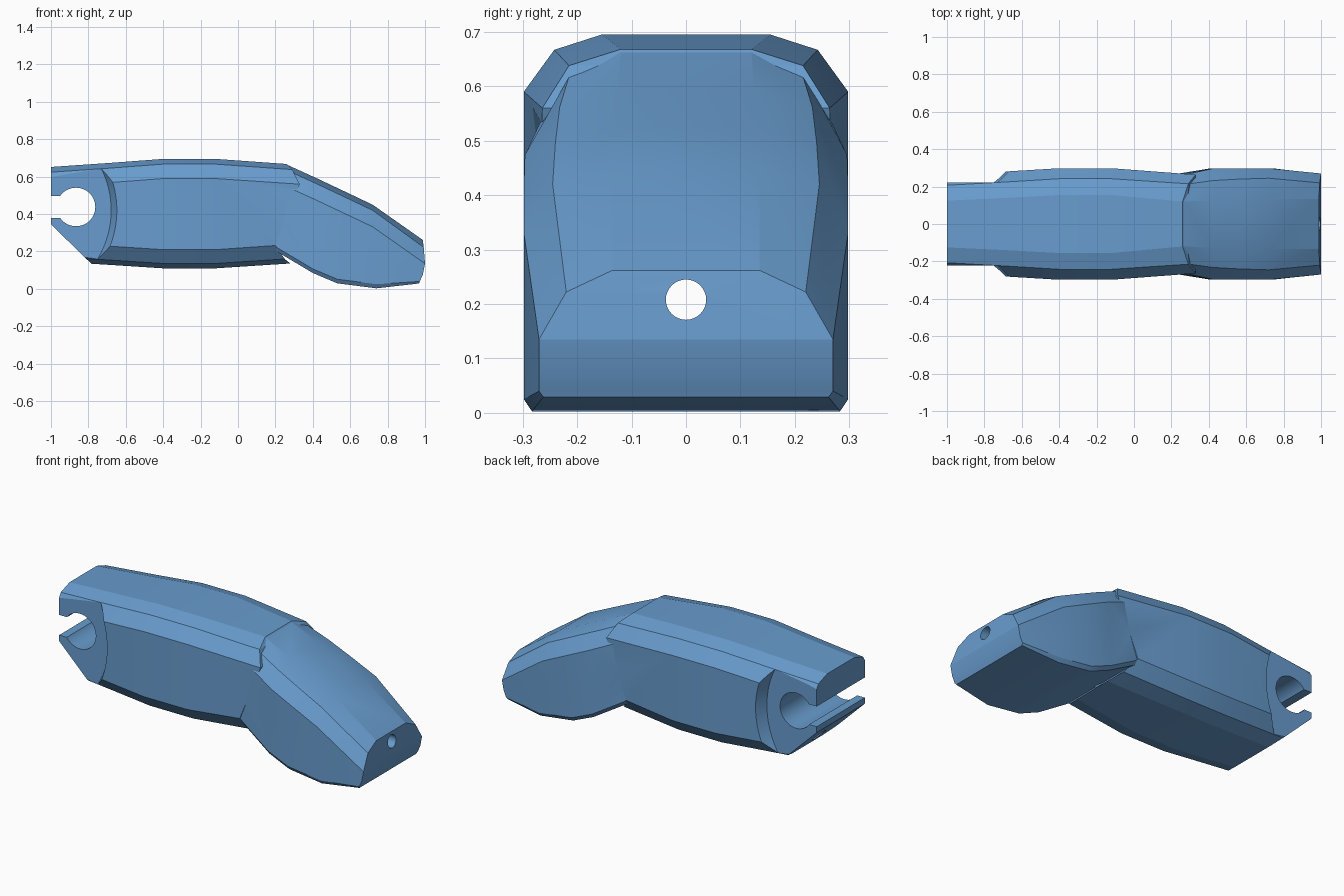
import bpy, bmesh, math
from mathutils import Matrix

if "Cube" in bpy.data.objects:
    bpy.data.objects.remove(bpy.data.objects["Cube"])

blue = bpy.data.materials.new("steel blue")
blue.diffuse_color = (0.14, 0.335, 0.62, 1)
blue.use_nodes = True
blue.node_tree.nodes["Principled BSDF"].inputs["Base Color"].default_value = blue.diffuse_color


def finish(name, bm):
    bmesh.ops.recalc_face_normals(bm, faces=bm.faces)
    me = bpy.data.meshes.new(name)
    bm.to_mesh(me)
    bm.free()
    ob = bpy.data.objects.new(name, me)
    bpy.context.collection.objects.link(ob)
    me.materials.append(blue)
    return ob


def loft(name, stations):
    """Skin half sections (x, half width, z from top to bottom), mirrored in y."""
    bm = bmesh.new()
    rings = []
    for half in stations:
        right = [bm.verts.new((x, y, z)) for x, y, z in half]
        left = [bm.verts.new((x, -y, z)) for x, y, z in half]
        rings.append(right + left[::-1])
    n = len(rings[0])
    for a, b in zip(rings, rings[1:]):
        for i in range(n):
            j = (i + 1) % n
            bm.faces.new((a[i], a[j], b[j], b[i]))
    for r in (rings[0], rings[-1]):           # caps in strips across the width
        for i in range(n // 2 - 1):
            bm.faces.new((r[i], r[i + 1], r[n - 2 - i], r[n - 1 - i]))
    return finish(name, bm)


def cylinder(name, r1, r2, depth, centre, axis, seg):
    bm = bmesh.new()
    rot = Matrix.Rotation(math.pi / 2, 4, axis)
    bmesh.ops.create_cone(bm, cap_ends=True, segments=seg, radius1=r1, radius2=r2,
                          depth=depth, matrix=Matrix.Translation(centre) @ rot)
    return finish(name, bm)


def prism(name, pts):
    """Outline in x, z pushed through the full width."""
    bm = bmesh.new()
    a = [bm.verts.new((x, -0.5, z)) for x, z in pts]
    b = [bm.verts.new((x, 0.5, z)) for x, z in pts]
    bm.faces.new(a)
    bm.faces.new(b[::-1])
    for i in range(len(pts)):
        j = (i + 1) % len(pts)
        bm.faces.new((a[i], a[j], b[j], b[i]))
    return finish(name, bm)


def combine(body, other, op):
    mod = body.modifiers.new(op, 'BOOLEAN')
    mod.operation, mod.object, mod.solver = op, other, 'EXACT'
    bpy.context.view_layer.objects.active = body
    bpy.ops.object.modifier_apply(modifier=mod.name)
    bpy.data.objects.remove(other)


# Main link: chamfered box section that swells in the middle
link = []
for x, w, sh, flat, top, bottom in [
        (-1.0, 0.252, 0.207, 0.125, 0.652, 0.148),
        (-0.68, 0.281, 0.225, 0.14, 0.674, 0.128),
        (-0.40, 0.298, 0.242, 0.155, 0.695, 0.110),
        (-0.12, 0.298, 0.242, 0.155, 0.695, 0.110)]:
    link.append([(x, flat, top), (x, sh, top - 0.028), (x, w, top - 0.105),
                 (x, w, bottom + 0.1), (x, sh, bottom + 0.026), (x, flat, bottom)])
# Slanted end of the main link, with overhanging shoulders
link.append([(0.26, 0.12, 0.668), (0.29, 0.215, 0.638), (0.33, 0.264, 0.560),
             (0.20, 0.270, 0.232), (0.25, 0.215, 0.160), (0.28, 0.12, 0.136)])
body = loft("finger_link", link)

# Drooping tip: rounded top, flat sides, curved belly
tip = []
for xt, zt, xb, zb, w, sh, flat in [
        (0.262, 0.664, 0.19, 0.210, 0.262, 0.210, 0.12),
        (0.42, 0.592, 0.40, 0.085, 0.296, 0.232, 0.125),
        (0.56, 0.526, 0.53, 0.030, 0.298, 0.240, 0.13),
        (0.72, 0.450, 0.74, 0.003, 0.298, 0.245, 0.135)]:
    tip.append([(xt, flat, zt), (xt, sh, zt - 0.030), (xt, w, zt - 0.118),
                (0.4 * xt + 0.6 * xb, w, 0.4 * zt + 0.6 * zb),
                (xb, w, zb + 0.022), (xb, w - 0.015, zb)])
tip.append([(0.988, 0.135, 0.262), (0.993, 0.220, 0.222), (1.0, 0.270, 0.135),
            (0.988, 0.270, 0.075), (0.972, 0.270, 0.040), (0.968, 0.262, 0.029)])
combine(body, loft("tip", tip), 'UNION')

# Narrow knuckle: conical recesses on both sides
for s in (-1, 1):
    r = (0.502, 0.582) if s < 0 else (0.582, 0.502)
    # rotated about x, the cone's +z end faces -y
    r1, r2 = (0.502, 0.582) if s < 0 else (0.582, 0.502)
    combine(body, cylinder("recess", r1, r2, 0.16, (-1.18, s * 0.302, 0.42), 'X', 96),
            'DIFFERENCE')

# Slanted underside, hinge hole with open slot, and lengthwise cable bore
combine(body, prism("underside", [(-1.1, 0.4425), (-1.1, -0.045), (-0.6, -0.045)]),
        'DIFFERENCE')
combine(body, cylinder("hinge", 0.103, 0.103, 1, (-0.866, 0, 0.438), 'X', 48), 'DIFFERENCE')
combine(body, prism("slot", [(-1.1, 0.38), (-0.9, 0.38), (-0.9, 0.498), (-1.1, 0.498)]),
        'DIFFERENCE')
combine(body, cylinder("bore", 0.037, 0.037, 2.4, (0, 0, 0.208), 'Y', 32), 'DIFFERENCE')

body.select_set(True)
bpy.context.view_layer.objects.active = body
bpy.ops.object.shade_smooth_by_angle(angle=math.radians(15))
